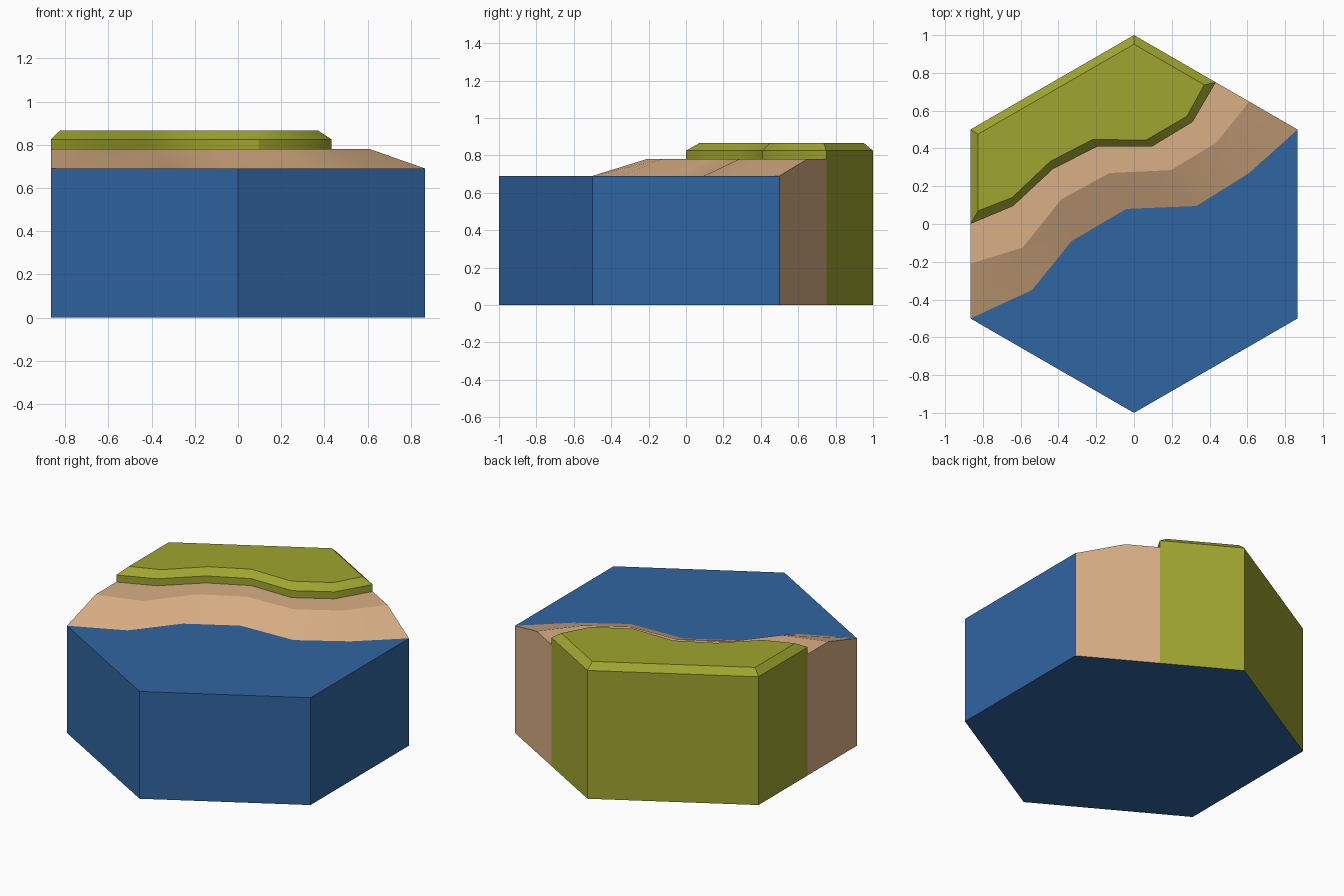
import bpy, bmesh, math

if "Cube" in bpy.data.objects:
    bpy.data.objects.remove(bpy.data.objects["Cube"])

R = math.sqrt(3) / 2                       # half width of the hexagon
Z_WATER, Z_SAND, Z_RIM, Z_GRASS = 0.69, 0.78, 0.825, 0.865


def material(name, rgb):
    m = bpy.data.materials.new(name)
    m.diffuse_color = (*rgb, 1)
    m.use_nodes = True
    m.node_tree.nodes["Principled BSDF"].inputs["Base Color"].default_value = m.diffuse_color
    return m


WATER = material("water blue", (0.030, 0.130, 0.360))
SAND = material("sand tan", (0.70, 0.43, 0.235))
GRASS = material("grass green", (0.345, 0.376, 0.028))


def at(line, z):
    return [(x, y, z) for x, y in line]


def strip(a, b, closed=False):
    """Quads joining two matching lines of points."""
    n = len(a)
    return [[a[i], a[(i + 1) % n], b[(i + 1) % n], b[i]]
            for i in range(n if closed else n - 1)]


def build(name, faces, mat, angle):
    bm = bmesh.new()
    for f in faces:
        bm.faces.new([bm.verts.new(p) for p in f])
    bmesh.ops.remove_doubles(bm, verts=bm.verts[:], dist=1e-4)
    me = bpy.data.meshes.new(name)
    bm.to_mesh(me)
    bm.free()
    me.materials.append(mat)
    me.shade_smooth()
    me.set_sharp_from_angle(angle=math.radians(angle))
    ob = bpy.data.objects.new(name, me)
    bpy.context.collection.objects.link(ob)


# Contour lines, left to right
shore = [(-R, -0.5), (-0.54, -0.35), (-0.33, -0.09), (-0.04, 0.08),
         (0.33, 0.095), (0.61, 0.27), (R, 0.5)]
ridge = [(-R, -0.21), (-0.59, -0.125), (-0.385, 0.13), (-0.13, 0.27),
         (0.195, 0.285), (0.435, 0.43), (0.61, 1 - 0.61 / (2 * R))]
bank = [(-R, 0.0), (-0.64, 0.095), (-0.43, 0.29), (-0.195, 0.41),
        (0.095, 0.41), (0.31, 0.54), (R / 2, 0.75)]
lip = [(-0.825, 0.07), (-0.645, 0.14), (-0.445, 0.33), (-0.22, 0.447),
       (0.065, 0.445), (0.28, 0.57), (0.372, 0.737)]
hexagon = [(R, 0.5), (0, 1), (-R, 0.5), (-R, -0.5), (0, -1), (R, -0.5)]

# Water block: lake surface, front sides and the whole underside
front = [(-R, -0.5), (0, -1), (R, -0.5), (R, 0.5)]
water = strip(at(front, 0), at(front, Z_WATER))
water.append(at(front + shore[-2:0:-1], Z_WATER))
water.append(at(hexagon[::-1], 0))
build("water_block", water, WATER, 15)

# Sand beach: slope, flat terrace and the two end walls
s, r, b = at(shore, Z_WATER), at(ridge, Z_SAND), at(bank, Z_SAND)
sand = strip(s, r) + strip(r, b)
sand.append(at([bank[0], shore[0]], 0) + [s[0], r[0], b[0]])
sand.append(at([shore[-1], bank[-1]], 0) + [b[-1], r[-1], s[-1]])
build("sand_beach", sand, SAND, 15)

# Grass plateau: bank, outer walls, chamfered rim and top
outer = bank + [(0, 1), (-R, 0.5)]
inner = lip + [(0, 0.952), (-0.825, 0.476)]
back = outer[6:] + outer[:1]
grass = strip(b, at(bank, Z_RIM)) + strip(at(back, 0), at(back, Z_RIM))
grass += strip(at(outer, Z_RIM), at(inner, Z_GRASS), True)
grass.append(at(inner, Z_GRASS))
build("grass_plateau", grass, GRASS, 30)
